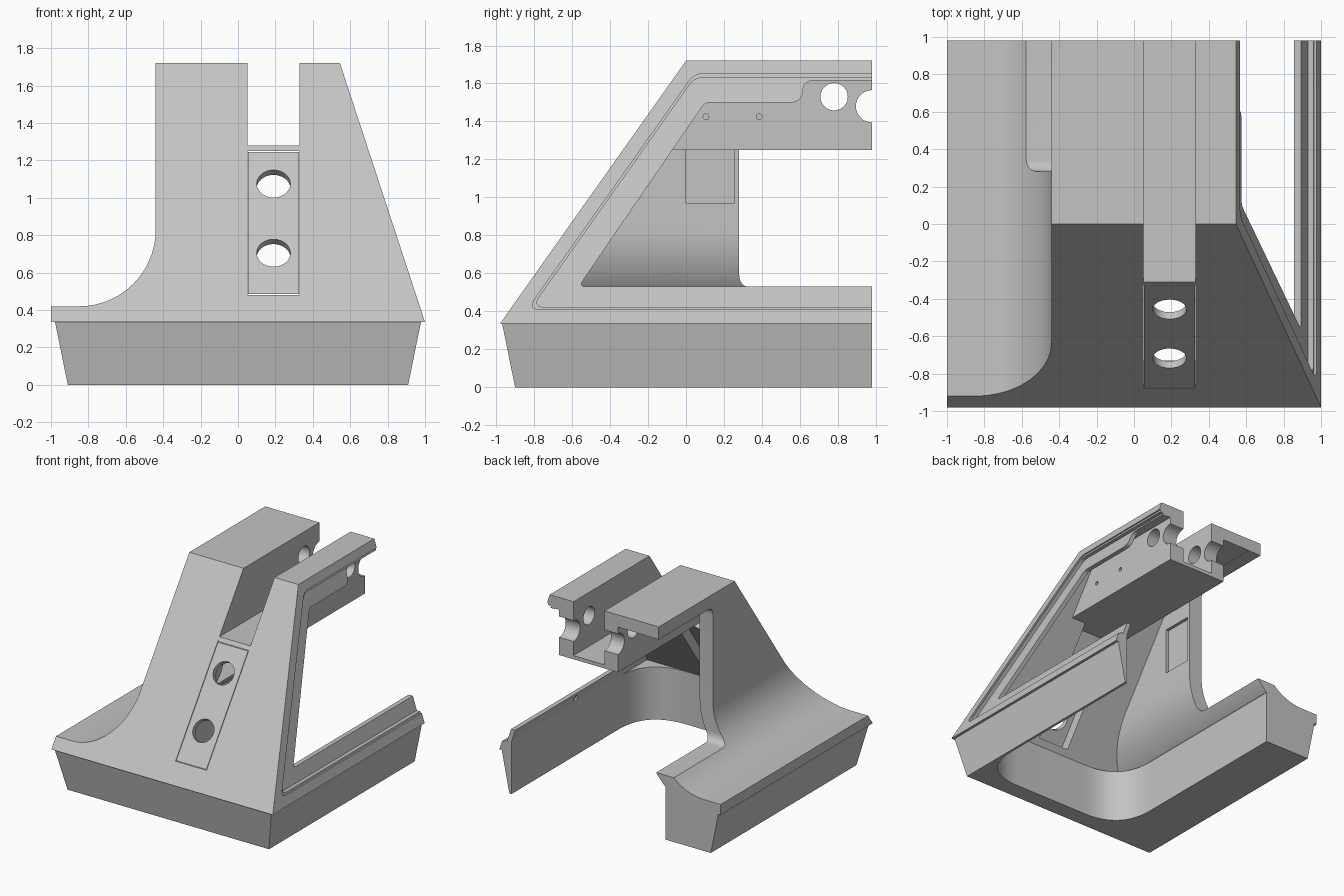
import bpy, bmesh, math
from mathutils import Vector

if "Cube" in bpy.data.objects:
    bpy.data.objects.remove(bpy.data.objects["Cube"])

grey = bpy.data.materials.new("plain_grey")
grey.use_nodes = True
GREY = (0.55, 0.55, 0.55, 1)
grey.diffuse_color = GREY
grey.node_tree.nodes["Principled BSDF"].inputs["Base Color"].default_value = GREY

LIP, TOP, BACK, FAR = 0.335, 1.72, 0.98, 1.2   # key heights and depths


def slope_y(z, depth=0.0):
    """Point (y, z) on the sloping front, sunk inwards by depth."""
    return (-0.98 + (z - LIP) / 1.413 + depth * 1.225, z)


def side_x(inset):
    """Leaning +x face as a function of height, moved inwards."""
    return lambda z: 1 - 0.3285 * (z - LIP) - inset


def arc(cx, cz, r, a0, a1, n=24):
    return [(cx + r * math.cos(math.radians(a0 + (a1 - a0) * i / n)),
             cz + r * math.sin(math.radians(a0 + (a1 - a0) * i / n))) for i in range(n + 1)]


def rounded(pts, radii, n=8):
    """Round the corners of a polygon that have a radius."""
    out = []
    for i, p in enumerate(pts):
        r = radii.get(i, 0)
        if not r:
            out.append(p)
            continue
        p = Vector(p)
        a = p + (Vector(pts[i - 1]) - p).normalized() * r
        b = p + (Vector(pts[(i + 1) % len(pts)]) - p).normalized() * r
        for k in range(n + 1):
            t = k / n
            out.append(tuple(a * (1 - t) ** 2 + p * (2 * t * (1 - t) * 0.85 + 0.15 * 2 * t * (1 - t)) + b * t * t))
    return out


def make(name, rings):
    """Solid between two matching rings of points."""
    bm = bmesh.new()
    a, b = [[bm.verts.new(v) for v in ring] for ring in rings]
    bm.faces.new(a)
    bm.faces.new(b)
    for i in range(len(a)):
        bm.faces.new((a[i - 1], a[i], b[i], b[i - 1]))
    bmesh.ops.recalc_face_normals(bm, faces=bm.faces)
    mesh = bpy.data.meshes.new(name)
    bm.to_mesh(mesh)
    bm.free()
    mesh.materials.append(grey)
    ob = bpy.data.objects.new(name, mesh)
    bpy.context.collection.objects.link(ob)
    return ob


def along_x(name, pts, lo, hi):
    """Extrude (y, z) points along x; the ends may depend on z."""
    ends = [e if callable(e) else (lambda z, e=e: e) for e in (lo, hi)]
    return make(name, [[(e(z), y, z) for y, z in pts] for e in ends])


def along_y(name, pts, lo, hi):
    return make(name, [[(x, y, z) for x, z in pts] for y in (lo, hi)])


def along_z(name, pts, lo, hi):
    return make(name, [[(x, y, z) for x, y in pts] for z in (lo, hi)])


def rect(a0, b0, a1, b1):
    return [(a0, b0), (a1, b0), (a1, b1), (a0, b1)]


def combine(ob, tool, op):
    mod = ob.modifiers.new("combine", 'BOOLEAN')
    mod.operation, mod.solver, mod.object = op, 'EXACT', tool
    bpy.context.view_layer.objects.active = ob
    bpy.ops.object.modifier_apply(modifier=mod.name)
    bpy.data.objects.remove(tool)


def cut(ob, tool):
    combine(ob, tool, 'DIFFERENCE')


def tube(name, start, end, r, n=32):
    """Round cutter between two points."""
    s, e = Vector(start), Vector(end)
    q = (e - s).to_track_quat('Z', 'Y')
    ring = [q @ Vector((r * math.cos(t), r * math.sin(t), 0))
            for t in (2 * math.pi * i / n for i in range(n))]
    return make(name, [[c + v for v in ring] for c in (s, e)])


# Outer body: swept cross-section trimmed by the sloping front
section = [(-1, LIP), (-1, 0.42)] + arc(-0.85, 0.83, 0.41, -90, 0) + [(-0.44, TOP), (0.545, TOP), (1, LIP)]
body = along_y("stand_body", section, -1.2, FAR)
combine(body, along_x("front_trim", [slope_y(0.2), slope_y(TOP + 0.1), (FAR + 0.1, TOP + 0.1),
                                     (FAR + 0.1, 0.2)], -1.2, 1.2), 'INTERSECT')

# Tapered base
combine(body, make("base", [
    [(x, y, 0) for x, y in rect(-0.91, -0.9, 0.91, FAR - 0.02)],
    [(x, y, 0.345) for x, y in rect(-0.98, -0.97, 0.98, FAR - 0.02)]]), 'UNION')

# Hollow interior following the outer shape
inner = side_x(0.08)
cavity = along_y("cavity", arc(-0.85, 0.83, 0.53, -49, 0) +
                 [(-0.32, 1.62), (inner(1.62), 1.62), (inner(0.43), 0.43)], -1, 1.4)
combine(cavity, along_x("cavity_trim", [slope_y(0.3, 0.12), slope_y(1.8, 0.12), (1.5, 1.8), (1.5, 0.3)],
                        -1.2, 1.2), 'INTERSECT')
cut(body, cavity)
cut(body, along_z("base_pit", rounded([(-0.5, 1.4), (-0.5, -0.76), (0.89, -0.76), (0.89, 1.4)],
                                      {1: 0.36, 2: 0.36}, 16), -0.1, 0.433))

# Opening in the -x wall
cut(body, along_x("left_opening", rounded(rect(0.28, 0.525, 1.4, 1.617), {0: 0.07, 3: 0.07}), -0.9, -0.25))

# Framed opening in the +x wall, with a stepped rebate around it
cut(body, along_x("right_opening", rounded(
    [(-0.565, 0.53), (0.1, 1.5), (0.61, 1.5), (0.62, 1.615), (1.4, 1.615), (1.4, 0.53)],
    {0: 0.04, 1: 0.03, 2: 0.06, 3: 0.05}), 0.4, 1.2))
for depth, low, high, border in ((0.012, 0.41, 1.652, 0.075), (0.042, 0.422, 1.632, 0.088)):
    cut(body, along_x("rebate", rounded(
        [slope_y(low, border), slope_y(high, border), (1.4, high), (1.4, low)], {0: 0.07, 1: 0.05}),
        side_x(depth), side_x(-0.2)))

# Shallow recess inside the -x wall, blind hole in the lower bar
cut(body, along_x("wall_recess", rect(0.0, 0.97, 0.255, 1.35), -0.345, -0.3))
cut(body, tube("bar_hole", (0.7, 0.18, 0.48), (0.89, 0.18, 0.48), 0.025, 16))

# Seat for the front panel
cut(body, along_x("panel_seat", [slope_y(0.48, -0.1), slope_y(0.48, 0.3), slope_y(1.26, 0.3),
                                 slope_y(1.26, -0.1)], 0.05, 0.33))

# Channel arm running back under the roof
combine(body, along_x("arm", [slope_y(1.25, 0.002), slope_y(1.7, 0.002), (FAR - 0.05, 1.7), (FAR - 0.05, 1.25)],
                      -0.07, 0.46), 'UNION')
cut(body, along_y("slot", rect(0.05, 1.28, 0.33, 1.9), -1.2, 1.4))
for y, z, r in ((0.78, 1.53, 0.072), (0.98, 1.48, 0.085)):
    cut(body, tube("cross_hole", (-0.2, y, z), (0.5, y, z), r))
for y in (0.105, 0.385):
    cut(body, tube("screw_hole", (0.4, y, 1.425), (0.475, y, 1.425), 0.015, 16))

# Flat back
cut(body, along_y("back_trim", rect(-1.5, -0.5, 1.5, 2), BACK, 1.6))

# Front panel with two round holes
panel = along_x("front_panel", [slope_y(0.485), slope_y(0.485, 0.045), slope_y(1.246, 0.045),
                                slope_y(1.246)], 0.054, 0.326)
normal = Vector((0, -0.816, 0.577))
for z in (0.705, 1.075):
    centre = Vector((0.19, *slope_y(z)))
    cut(panel, tube("panel_hole", centre + normal * 0.1, centre - normal * 0.2, 0.09, 40))

for ob in (body, panel):
    bpy.ops.object.select_all(action='DESELECT')
    ob.select_set(True)
    bpy.context.view_layer.objects.active = ob
    bpy.ops.object.shade_smooth_by_angle(angle=math.radians(25))
